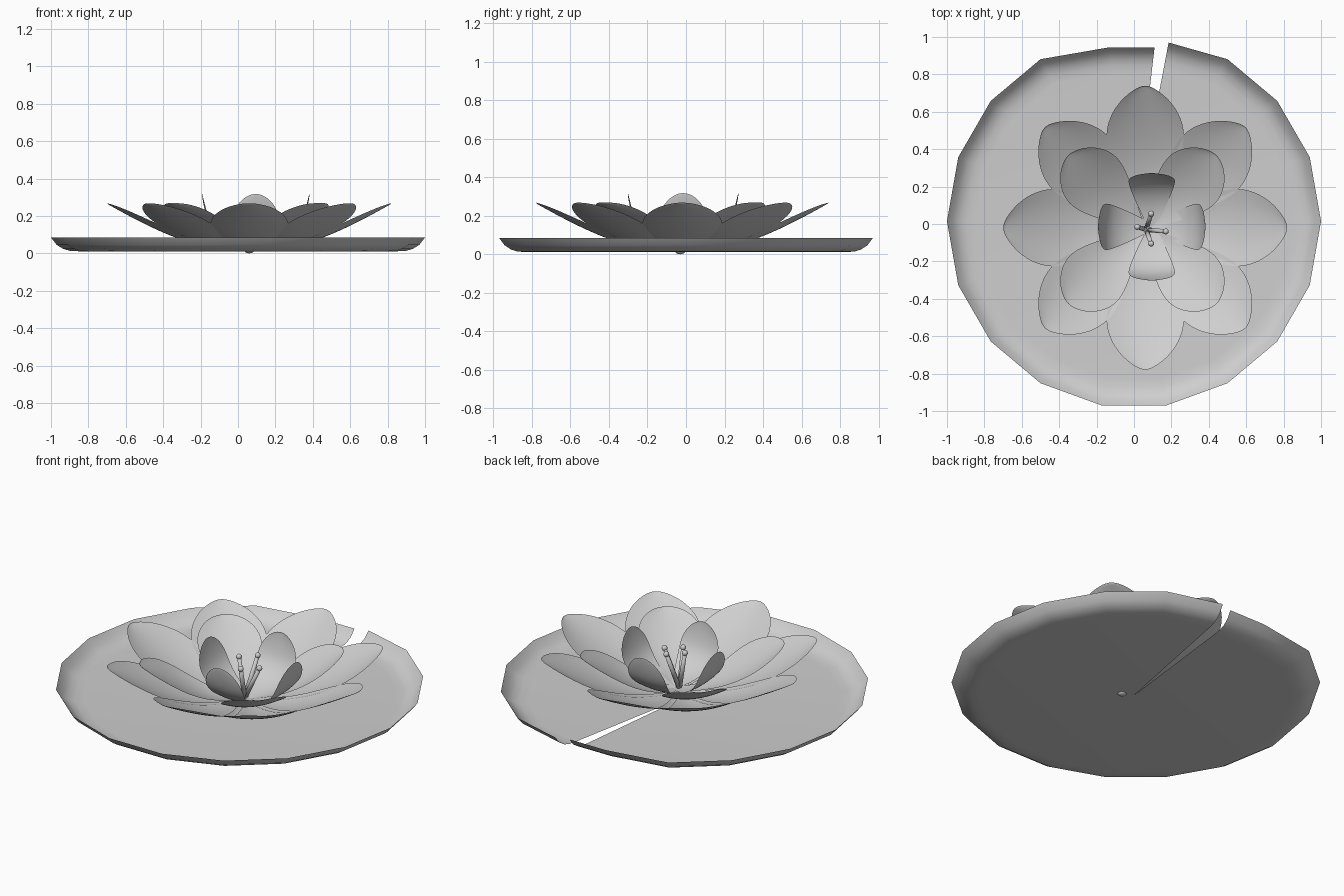
import bpy, bmesh, math
from mathutils import Vector, Matrix

cube = bpy.data.objects.get("Cube")
if cube:
    bpy.data.objects.remove(cube, do_unlink=True)

grey = bpy.data.materials.new("pale_grey")
grey.use_nodes = True
COLOUR = (0.62, 0.62, 0.62, 1)
grey.diffuse_color = COLOUR
grey.node_tree.nodes["Principled BSDF"].inputs["Base Color"].default_value = COLOUR


def add_object(name, bm):
    mesh = bpy.data.meshes.new(name)
    bm.to_mesh(mesh)
    bm.free()
    mesh.materials.append(grey)
    for poly in mesh.polygons:
        poly.use_smooth = True
    obj = bpy.data.objects.new(name, mesh)
    bpy.context.collection.objects.link(obj)
    return obj


def skin(bm, rows):
    """Join consecutive rows of vertices with faces."""
    for a, b in zip(rows, rows[1:]):
        for i in range(len(a) - 1):
            bm.faces.new((a[i], b[i], b[i + 1], a[i + 1]))


# Lily pad: a flat dish with a turned-up rim and one narrow notch
def lily_pad():
    bm = bmesh.new()
    outline = [Vector((0.11, 0.945)), Vector((-0.13, 0.945))]
    for k in range(16):
        a = math.radians(120 + 20 * k)
        outline.append(Vector((math.cos(a), math.sin(a) + 0.015)))
    outline.append(Vector((0.185, 0.97)))
    rings = [(0.85, 0.011), (0.9, 0.014), (0.935, 0.024), (0.97, 0.046), (1.0, 0.085)]
    rows = [[bm.verts.new((p.x * s, p.y * s, z)) for p in outline] for s, z in rings]
    skin(bm, rows)
    hub = bm.verts.new((0, 0, 0.011))
    for a, b in zip(rows[0], rows[0][1:]):
        bm.faces.new((hub, a, b))
    add_object("lily_pad", bm)


# Petal: stations along the spine are (reach, height, half width)
def petal(name, centre, degrees, stations, cup):
    bm = bmesh.new()
    turn = Matrix.Rotation(math.radians(degrees), 3, 'Z')
    rows = []
    for i, (r, z, w) in enumerate(stations):
        lo, hi = stations[max(i - 1, 0)], stations[min(i + 1, len(stations) - 1)]
        along = Vector((hi[0] - lo[0], 0, hi[1] - lo[1])).normalized()
        inward = Vector((-along.z, 0, along.x))
        row = []
        for k in range(3, -4, -1):
            u = k / 3
            p = Vector((r, u * w, z)) + inward * (cup * w * u * u)
            row.append(bm.verts.new(turn @ p + Vector(centre)))
        rows.append(row)
    skin(bm, rows)
    bmesh.ops.remove_doubles(bm, verts=bm.verts, dist=0.0005)
    bm.normal_update()
    if sum(f.normal.z for f in bm.faces) < 0:
        bmesh.ops.reverse_faces(bm, faces=bm.faces)
    sub = add_object(name, bm).modifiers.new("smooth_surface", 'SUBSURF')
    sub.levels = sub.render_levels = 2


OUTER = [(0, 0.012, 0.02), (0.2, 0.025, 0.1), (0.36, 0.068, 0.18), (0.49, 0.122, 0.215),
         (0.6, 0.176, 0.195), (0.69, 0.225, 0.135), (0.745, 0.256, 0.06), (0.768, 0.27, 0)]
MIDDLE = [(0, 0.02, 0.02), (0.16, 0.045, 0.095), (0.29, 0.1, 0.16), (0.39, 0.158, 0.183),
          (0.47, 0.208, 0.16), (0.53, 0.245, 0.105), (0.557, 0.262, 0.05), (0.565, 0.268, 0)]
INNER = [(0, 0.03, 0.02), (0.1, 0.045, 0.07), (0.19, 0.09, 0.108), (0.245, 0.15, 0.126),
         (0.268, 0.21, 0.122), (0.281, 0.265, 0.095), (0.287, 0.307, 0.05), (0.288, 0.322, 0)]

lily_pad()
for k in range(8):
    petal(f"outer_petal_{k + 1}", (0.06, -0.02, 0), 45 * k, OUTER, 0.15)
for k in range(4):
    petal(f"middle_petal_{k + 1}", (0.045, -0.03, 0), 45 + 90 * k, MIDDLE, 0.17)
    petal(f"inner_petal_{k + 1}", (0.095, -0.015, 0), 90 * k, INNER, 0.08)

# Stamens: thin leaning stalks with round tips
base = Vector((0.065, -0.03, 0.03))
for k, (x, y, z) in enumerate([(0.092, 0.055, 0.26), (0.17, -0.04, 0.24),
                               (0.092, -0.105, 0.24), (0.018, -0.016, 0.26)]):
    tip = Vector((x, y, z))
    bm = bmesh.new()
    lean = (tip - base).to_track_quat('Z', 'Y').to_matrix().to_4x4()
    bmesh.ops.create_cone(bm, cap_ends=True, segments=10, radius1=0.014, radius2=0.011,
                          depth=(tip - base).length,
                          matrix=Matrix.Translation((tip + base) / 2) @ lean)
    bmesh.ops.create_uvsphere(bm, u_segments=12, v_segments=8, radius=0.016,
                              matrix=Matrix.Translation(tip))
    add_object(f"stamen_{k + 1}", bm)

# Flower base, just showing under the pad
bm = bmesh.new()
bmesh.ops.create_uvsphere(bm, u_segments=16, v_segments=8, radius=0.028,
                          matrix=Matrix.Translation((0.06, -0.03, 0.02)) @ Matrix.Diagonal((1, 1, 0.714, 1)))
add_object("flower_base", bm)
